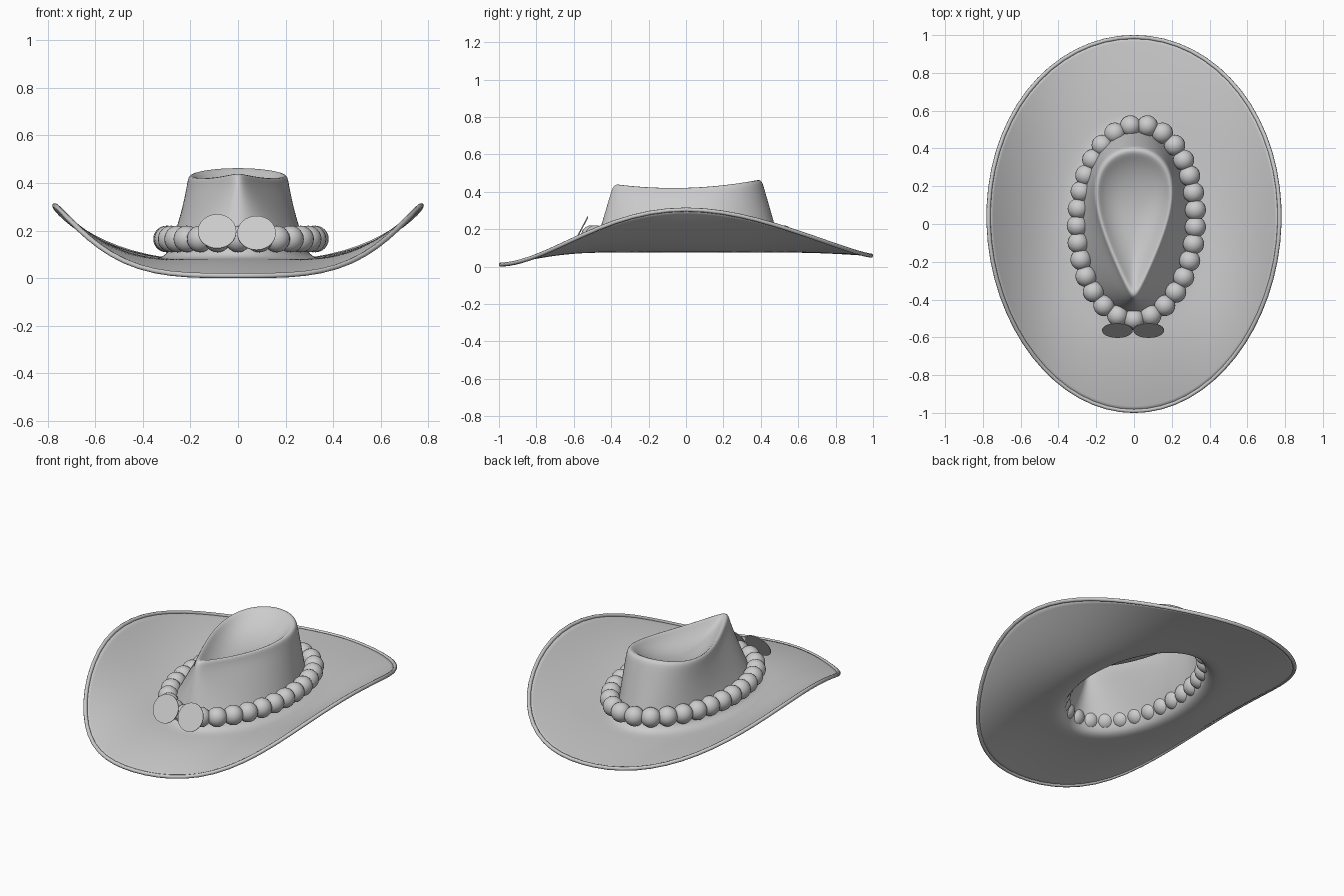
import bpy, bmesh
from math import sin, cos, pi, radians
from mathutils import Vector, Matrix

cube = bpy.data.objects.get("Cube")
if cube:
    bpy.data.objects.remove(cube)

SEG = 64
ANGLES = [2 * pi * i / SEG for i in range(SEG)]

felt = bpy.data.materials.new("plain grey")
felt.use_nodes = True
GREY = (0.6, 0.6, 0.6, 1)
felt.diffuse_color = GREY
felt.node_tree.nodes["Principled BSDF"].inputs["Base Color"].default_value = GREY


def add_object(name, bm, smooth=True):
    mesh = bpy.data.meshes.new(name)
    bm.to_mesh(mesh)
    bm.free()
    for face in mesh.polygons:
        face.use_smooth = smooth
    mesh.materials.append(felt)
    obj = bpy.data.objects.new(name, mesh)
    bpy.context.collection.objects.link(obj)
    return obj


def ellipse(a, rx, ry, z):
    return Vector((rx * cos(a), 0.01 + ry * sin(a), z))


def brim_edge(a):
    # Sides curl up, front dips lower than the back
    s = sin(a)
    low = 0.035 + 0.024 * s
    lift = max(0, 1 - s * s) ** (1.6 - 0.3 * s)
    return Vector((0.77 * cos(a) * (1 + 0.04 * s), 0.99 * s, low + (0.305 - low) * lift))


def brim_point(a, t):
    foot = ellipse(a, 0.36, 0.56, 0.078)
    edge = brim_edge(a)
    p = foot.lerp(edge, t)
    p.z = foot.z + (edge.z - foot.z) * t ** 1.7
    return p


def teardrop(a, scale, drop):
    # Pinched crown outline, pointed at the front, riding on a saddle-shaped rim
    s = sin(a)
    x = 0.205 * cos(a) * (0.85 + 0.52 * s) * scale
    y = 0.04 + (0.38 * s - 0.03) * scale
    v = y / 0.36
    return Vector((x, y, 0.422 + 0.027 * v * v + 0.01 * v - drop))


# Hat shell: brim, fillet, crown wall, shoulder and dent as one loft
rings = [[brim_point(a, t / 9) for a in ANGLES] for t in range(9, -1, -1)]
for rx, ry, z in [(0.325, 0.53, 0.084), (0.3, 0.505, 0.098), (0.285, 0.488, 0.13)]:
    rings.append([ellipse(a, rx, ry, z) for a in ANGLES])
for k in (0.2, 0.4, 0.6, 0.8, 1):
    rings.append([ellipse(a, 0.285, 0.488, 0.13).lerp(teardrop(a, 1.06, 0.035), k)
                  for a in ANGLES])
for scale, drop in [(1.035, 0.01), (0.985, 0), (0.92, 0.012), (0.8, 0.036),
                    (0.6, 0.06), (0.4, 0.073), (0.2, 0.079)]:
    rings.append([teardrop(a, scale, drop) for a in ANGLES])

bm = bmesh.new()
loops = [[bm.verts.new(p) for p in ring] for ring in rings]
for outer, inner in zip(loops, loops[1:]):
    for i in range(SEG):
        j = (i + 1) % SEG
        bm.faces.new((outer[i], outer[j], inner[j], inner[i]))
tip = bm.verts.new(teardrop(0, 0, 0.081))
for i in range(SEG):
    bm.faces.new((loops[-1][i], loops[-1][(i + 1) % SEG], tip))
hat = add_object("hat_shell", bm)
sub = hat.modifiers.new("smooth", "SUBSURF")
sub.levels = sub.render_levels = 1
shell = hat.modifiers.new("thickness", "SOLIDIFY")
shell.thickness = 0.006
shell.offset = 0

# Rolled piping around the brim edge
curve = bpy.data.curves.new("brim_piping", "CURVE")
curve.dimensions = "3D"
curve.bevel_depth = 0.011
curve.bevel_resolution = 2
spline = curve.splines.new("POLY")
spline.points.add(SEG - 1)
spline.use_cyclic_u = True
for point, a in zip(spline.points, ANGLES):
    point.co = (*brim_edge(a), 1)
curve.materials.append(felt)
bpy.context.collection.objects.link(bpy.data.objects.new("brim_piping", curve))

# Hat band of evenly spaced beads, starting at the front centre
BEADS = 29
path = [Vector((0.013 * (1 + sin(a)), 0, 0)) + ellipse(a, 0.313, 0.515, 0.165)
        for a in (2 * pi * i / 1000 - pi / 2 for i in range(1001))]
lengths = [0]
for p, q in zip(path, path[1:]):
    lengths.append(lengths[-1] + (q - p).length)
bm = bmesh.new()
for n in range(BEADS):
    target = lengths[-1] * n / BEADS
    centre = next(p for p, d in zip(path, lengths) if d >= target)
    bmesh.ops.create_uvsphere(bm, u_segments=20, v_segments=12, radius=0.056,
                              matrix=Matrix.Translation(centre))
add_object("bead_band", bm)

# Pair of thin round medallions leaning back against the front beads
for name, x, z in [("right_medallion", -0.088, 0.197), ("left_medallion", 0.078, 0.19)]:
    bm = bmesh.new()
    bmesh.ops.create_cone(bm, cap_ends=True, segments=32, radius1=0.081, radius2=0.081,
                          depth=0.004,
                          matrix=Matrix.Translation((x, -0.563, z))
                          @ Matrix.Rotation(radians(62), 4, "X"))
    add_object(name, bm, smooth=False)
